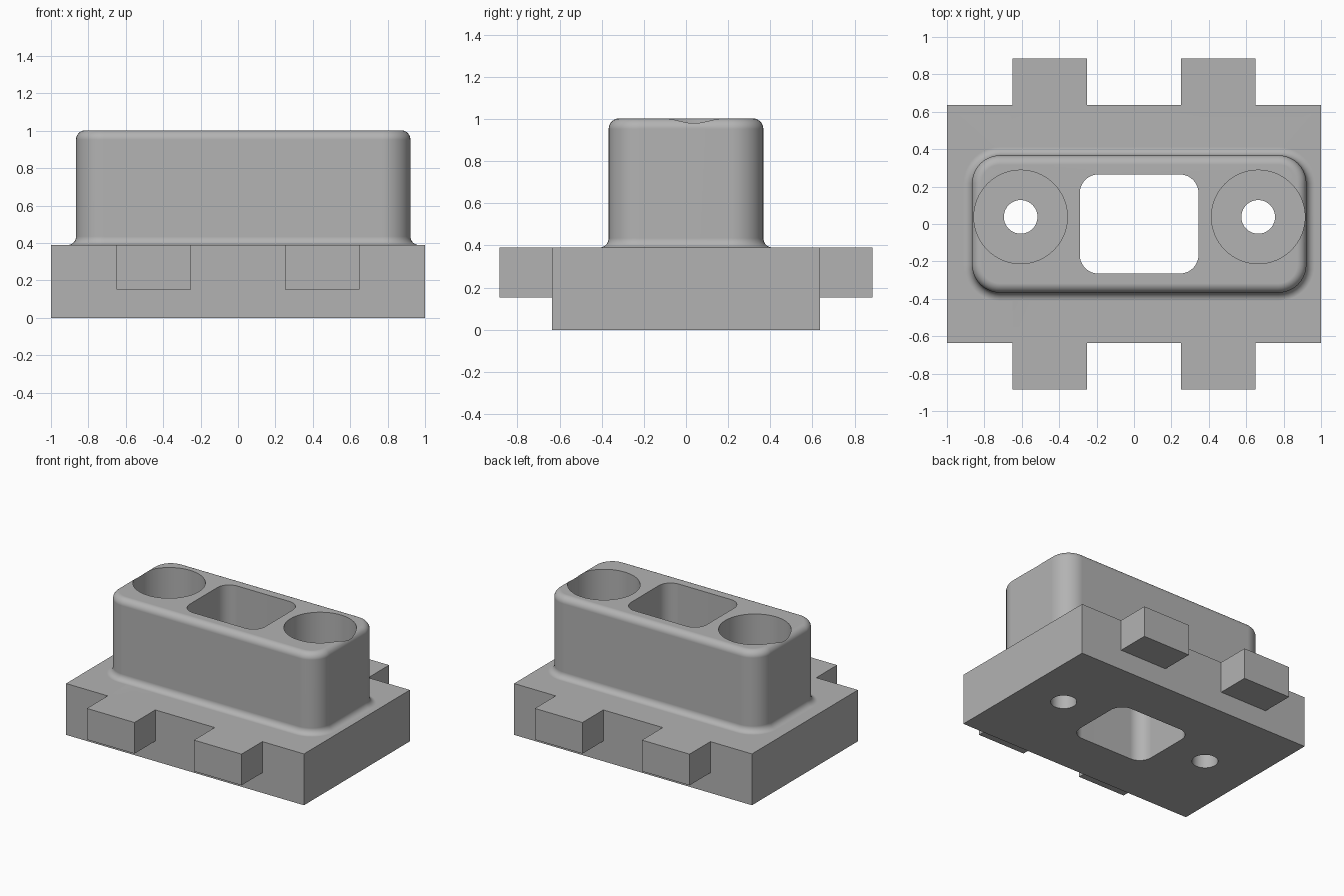
import bpy, bmesh, math

if "Cube" in bpy.data.objects:
    bpy.data.objects.remove(bpy.data.objects["Cube"])

gray = bpy.data.materials.new("plain gray")
gray.diffuse_color = (0.45, 0.45, 0.45, 1)
gray.use_nodes = True
gray.node_tree.nodes["Principled BSDF"].inputs["Base Color"].default_value = gray.diffuse_color


def rounded_ring(x0, x1, y0, y1, r, z, steps=10):
    """Closed loop of points around a rounded rectangle."""
    corners = [(x1 - r, y1 - r), (x0 + r, y1 - r), (x0 + r, y0 + r), (x1 - r, y0 + r)]
    pts = []
    for i, (cx, cy) in enumerate(corners):
        for k in range(steps + 1):
            a = math.pi / 2 * (i + k / steps)
            pts.append((cx + r * math.cos(a), cy + r * math.sin(a), z))
    return pts


def loft(name, rings):
    """Solid skinned through equal-sized rings, capped at both ends."""
    bm = bmesh.new()
    loops = [[bm.verts.new(p) for p in ring] for ring in rings]
    n = len(loops[0])
    for low, high in zip(loops, loops[1:]):
        for i in range(n):
            j = (i + 1) % n
            bm.faces.new((low[i], low[j], high[j], high[i]))
    bm.faces.new(loops[0][::-1])
    bm.faces.new(loops[-1])
    mesh = bpy.data.meshes.new(name)
    bm.to_mesh(mesh)
    bm.free()
    obj = bpy.data.objects.new(name, mesh)
    bpy.context.collection.objects.link(obj)
    mesh.materials.append(gray)
    return obj


def box(name, x0, x1, y0, y1, z0, z1):
    return loft(name, [[(x0, y0, z), (x1, y0, z), (x1, y1, z), (x0, y1, z)] for z in (z0, z1)])


def cylinder(name, x, y, r, z0, z1, n):
    ring = [(x + r * math.cos(math.tau * i / n), y + r * math.sin(math.tau * i / n)) for i in range(n)]
    return loft(name, [[(px, py, z) for px, py in ring] for z in (z0, z1)])


def combine(target, tool, operation):
    mod = target.modifiers.new(operation, 'BOOLEAN')
    mod.operation, mod.object, mod.solver = operation, tool, 'EXACT'
    bpy.context.view_layer.objects.active = target
    bpy.ops.object.modifier_apply(modifier=mod.name)
    bpy.data.objects.remove(tool)


PLATE_TOP, TOP = 0.39, 1.003
BASE_FILLET, TOP_FILLET, CORNER = 0.045, 0.05, 0.15

# base plate with two pairs of side tabs
body = box("housing_body", -1, 1, -0.636, 0.636, 0, PLATE_TOP)
for x in (-0.45, 0.45):
    combine(body, box("tab_pair", x - 0.2, x + 0.2, -0.886, 0.886, 0.153, PLATE_TOP), 'UNION')

# raised block: flared foot, straight wall, rounded top edge
profile = [(BASE_FILLET, 0.2)]
for k in range(9):
    a = math.pi / 2 * k / 8
    profile.append((BASE_FILLET * (1 - math.sin(a)), PLATE_TOP + BASE_FILLET * (1 - math.cos(a))))
for k in range(9):
    a = math.pi / 2 * k / 8
    profile.append((-TOP_FILLET * (1 - math.cos(a)), TOP - TOP_FILLET * (1 - math.sin(a))))
block = loft("raised_block", [
    rounded_ring(-0.866 - d, 0.922 + d, -0.367 - d, 0.367 + d, CORNER + d, z) for d, z in profile])
combine(body, block, 'UNION')

# central window through everything
window = loft("window_cutter", [rounded_ring(-0.29, 0.345, -0.265, 0.265, 0.1, z) for z in (-0.2, 1.2)])
combine(body, window, 'DIFFERENCE')

# counterbored screw holes
for x in (-0.606, 0.664):
    combine(body, cylinder("bore_cutter", x, 0.038, 0.25, 0.3, 1.2, 64), 'DIFFERENCE')
    combine(body, cylinder("screw_cutter", x, 0.038, 0.09, -0.2, 0.6, 40), 'DIFFERENCE')

# smooth fillets, flat faces kept flat
bpy.ops.object.select_all(action='DESELECT')
body.select_set(True)
bpy.context.view_layer.objects.active = body
bpy.ops.object.shade_smooth_by_angle(angle=math.radians(30))
weighted = body.modifiers.new("weighted_normals", 'WEIGHTED_NORMAL')
weighted.keep_sharp = True
